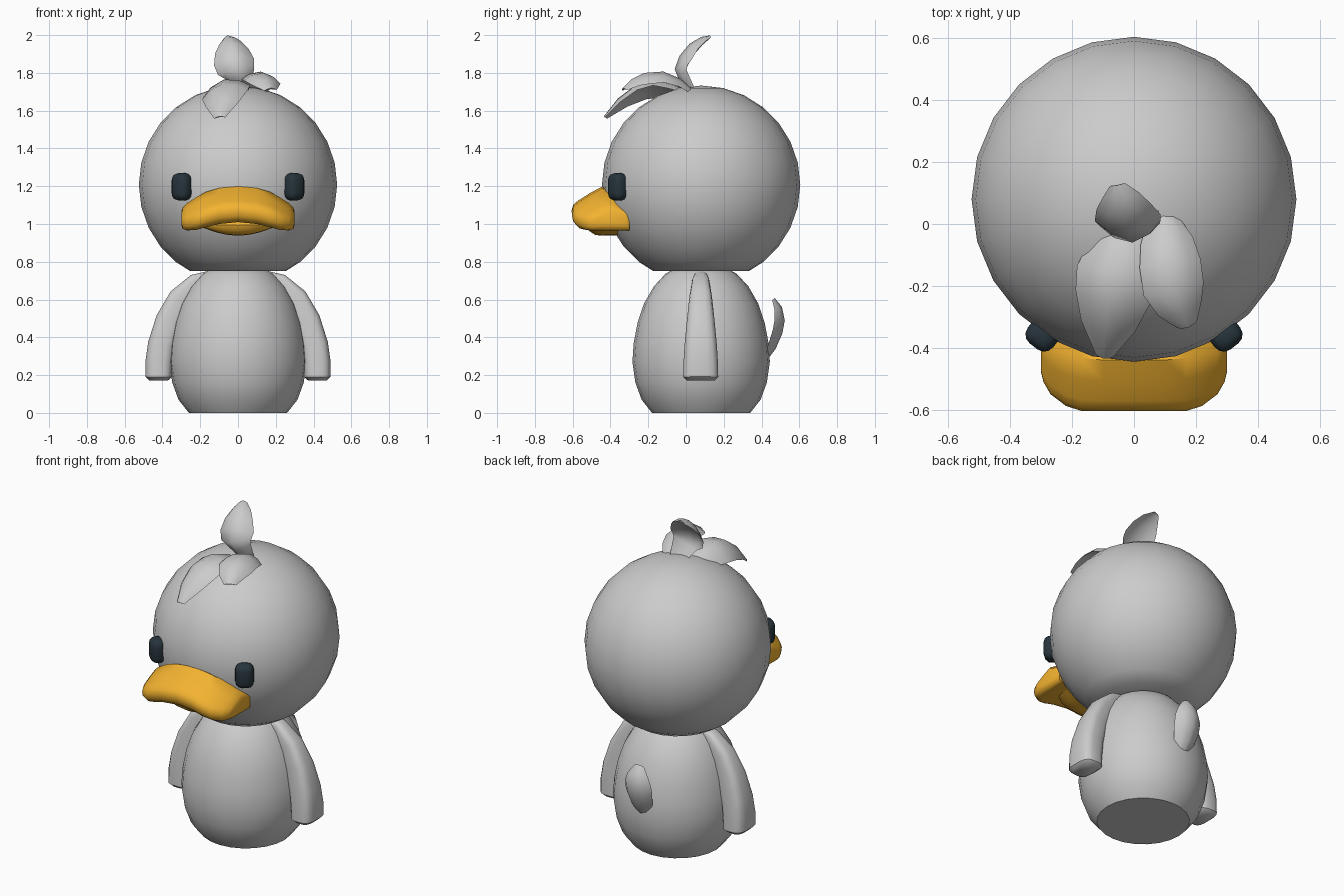
import bpy, bmesh
from math import cos, sin, pi, radians
from mathutils import Vector, Matrix

if "Cube" in bpy.data.objects:
    bpy.data.objects.remove(bpy.data.objects["Cube"])


def material(name, rgb):
    m = bpy.data.materials.new(name)
    m.diffuse_color = (*rgb, 1)
    m.use_nodes = True
    m.node_tree.nodes["Principled BSDF"].inputs["Base Color"].default_value = m.diffuse_color
    return m


ORANGE = material("orange", (0.9, 0.45, 0.03))
DARK = material("dark", (0.02, 0.035, 0.045))


def finish(name, bm, mat=None, angle=45):
    bmesh.ops.recalc_face_normals(bm, faces=bm.faces)
    me = bpy.data.meshes.new(name)
    bm.to_mesh(me)
    bm.free()
    ob = bpy.data.objects.new(name, me)
    bpy.context.collection.objects.link(ob)
    if mat:
        me.materials.append(mat)
    bpy.ops.object.select_all(action='DESELECT')
    ob.select_set(True)
    bpy.context.view_layer.objects.active = ob
    bpy.ops.object.shade_smooth_by_angle(angle=radians(angle))
    return ob


def loft(name, rings, mat=None, angle=45):
    """Skin a list of closed rings and cap both ends."""
    bm = bmesh.new()
    vs = [[bm.verts.new(p) for p in r] for r in rings]
    n = len(vs[0])
    for a, b in zip(vs, vs[1:]):
        for i in range(n):
            j = (i + 1) % n
            bm.faces.new((a[i], a[j], b[j], b[i]))
    bm.faces.new(vs[0])
    bm.faces.new(vs[-1])
    return finish(name, bm, mat, angle)


def frames(path, side, out):
    """Yield point, side axis and outward axis along a path."""
    pts = [Vector(p) for p in path]
    for i, p in enumerate(pts):
        t = (pts[min(i + 1, len(pts) - 1)] - pts[max(i - 1, 0)]).normalized()
        s = Vector(side)
        s = (s - t * s.dot(t)).normalized()
        o = t.cross(s)
        if o.dot(Vector(out)) < 0:
            o = -o
        yield p, s, o


def feather(name, path, widths, side, out, bulge=0.5, thick=0.25):
    """Cupped leaf: convex outside, hollow inside."""
    rings = []
    us = [-1, -0.6, 0, 0.6, 1]
    for (p, s, o), w in zip(frames(path, side, out), widths):
        sec = [(u, bulge * (1 - u * u) - bulge) for u in us]
        sec += [(u, (bulge - thick) * (1 - u * u) - bulge) for u in us[-2:0:-1]]
        rings.append([p + s * (u * w) + o * (v * w) for u, v in sec])
    return loft(name, rings, angle=60)


# Head: sphere with a flat base
bm = bmesh.new()
bmesh.ops.create_uvsphere(bm, u_segments=24, v_segments=14, radius=0.525,
                          matrix=Matrix.Translation((0, 0.08, 1.208)))
cut = bmesh.ops.bisect_plane(bm, geom=bm.verts[:] + bm.edges[:] + bm.faces[:],
                             plane_co=(0, 0, 0.75), plane_no=(0, 0, -1), clear_outer=True)
bmesh.ops.contextual_create(bm, geom=[e for e in cut['geom_cut'] if isinstance(e, bmesh.types.BMEdge)])
finish("head", bm, angle=35)

# Body: turned egg profile
profile = [(0.26, 0), (0.315, 0.07), (0.348, 0.16), (0.364, 0.27), (0.357, 0.37), (0.336, 0.48),
           (0.302, 0.58), (0.25, 0.67), (0.19, 0.735), (0.13, 0.77)]
loft("body", [[(r * cos(2 * pi * i / 24), 0.08 + r * sin(2 * pi * i / 24), z) for i in range(24)]
              for r, z in profile])

# Arms: rounded slabs hugging the body
arm_path = [(0.14, 0.725), (0.22, 0.69), (0.305, 0.605), (0.365, 0.49), (0.405, 0.36),
            (0.418, 0.27), (0.42, 0.19), (0.42, 0.172)]
arm_half = [(0.03, 0.03), (0.045, 0.05), (0.06, 0.065), (0.073, 0.072), (0.086, 0.073),
            (0.092, 0.073), (0.094, 0.07), (0.075, 0.05)]


def rounded(k):
    c, s = cos(k), sin(k)
    return abs(c) ** 0.6 * (1 if c > 0 else -1), abs(s) ** 0.6 * (1 if s > 0 else -1)


for sgn, label in ((1, "left"), (-1, "right")):
    path = [(sgn * x, 0.078, z) for x, z in arm_path]
    rings = []
    for (p, s, o), (wy, wn) in zip(frames(path, (0, 1, 0), (sgn, 0, 0.2)), arm_half):
        sec = [rounded(2 * pi * (i + 0.5) / 16) for i in range(16)]
        ring = [p + s * (u * wy) + o * (v * wn) for u, v in sec]
        rings.append(ring)
    loft("arm_" + label, rings)

    # Eyes: tall rounded pebbles
    bm = bmesh.new()
    bmesh.ops.create_cube(bm, size=1)
    bmesh.ops.scale(bm, vec=(0.104, 0.09, 0.145), verts=bm.verts)
    bmesh.ops.bevel(bm, geom=bm.edges[:], offset=0.036, segments=3, profile=0.5, affect='EDGES')
    bmesh.ops.rotate(bm, verts=bm.verts, matrix=Matrix.Rotation(sgn * radians(38), 3, 'Z'))
    bmesh.ops.translate(bm, verts=bm.verts, vec=(sgn * 0.297, -0.36, 1.197))
    finish("eye_" + label, bm, DARK)


def bill(name, half, section):
    """Loft a y-z section across x; half = (x, front y, back y, bottom z, top z)."""
    stations = [(-h[0], *h[1:]) for h in reversed(half) if h[0] > 0] + half
    loft(name, [[(x, f + (b - f) * u, lo + (hi - lo) * v) for u, v in section]
                for x, f, b, lo, hi in stations], ORANGE, 50)


# Upper bill: drooping arched slab
bill("upper_bill",
     [(0, -0.605, -0.32, 1.01, 1.2), (0.1, -0.605, -0.32, 1.0, 1.19), (0.17, -0.604, -0.31, 0.983, 1.17),
      (0.22, -0.588, -0.30, 0.969, 1.142), (0.27, -0.55, -0.30, 0.966, 1.11),
      (0.293, -0.51, -0.30, 0.975, 1.087), (0.3, -0.48, -0.315, 0.995, 1.065)],
     [(1, 0.7), (0.58, 1), (0.35, 0.82), (0.12, 0.6), (0.03, 0.49), (0, 0.34), (0.02, 0.17),
      (0.09, 0.04), (0.2, 0), (1, 0)])

# Lower bill: small lip below
bill("lower_bill",
     [(0, -0.525, -0.3, 0.938, 1.03), (0.06, -0.52, -0.3, 0.943, 1.03), (0.12, -0.5, -0.3, 0.957, 1.02),
      (0.17, -0.46, -0.3, 0.975, 1.01), (0.2, -0.42, -0.3, 0.985, 1.0)],
     [(1, 1), (0.1, 1), (0, 0.6), (0.04, 0.3), (0.2, 0.04), (0.4, 0), (1, 0)])

# Crest feathers
feather("crest_front",
        [(-0.01, 0.05, 1.69), (-0.05, -0.05, 1.735), (-0.075, -0.15, 1.765), (-0.085, -0.26, 1.74),
         (-0.095, -0.36, 1.665), (-0.10, -0.435, 1.57)],
        [0.05, 0.105, 0.13, 0.125, 0.09, 0.03], (1, -0.1, 0.25), (0, -0.3, 1))
feather("crest_side",
        [(0.09, 0.05, 1.70), (0.105, -0.03, 1.77), (0.12, -0.12, 1.807), (0.135, -0.22, 1.8),
         (0.155, -0.29, 1.765), (0.175, -0.335, 1.72)],
        [0.04, 0.085, 0.1, 0.1, 0.075, 0.035], (1, 0.2, -0.1), (0, -0.3, 1))
feather("crest_top",
        [(0.035, 0.02, 1.69), (0.015, -0.04, 1.77), (-0.005, -0.06, 1.82), (-0.02, -0.035, 1.89),
         (-0.035, 0.02, 1.955), (-0.045, 0.08, 1.99), (-0.055, 0.125, 1.998)],
        [0.05, 0.08, 0.1, 0.108, 0.09, 0.06, 0.025], (1, 0.1, 0.15), (0, -1, 0.4), 0.6, 0.3)

# Tail feather, hollow side toward the body
feather("tail",
        [(0, 0.43, 0.28), (0, 0.475, 0.34), (0, 0.51, 0.42), (0, 0.523, 0.49), (0, 0.508, 0.56), (0, 0.47, 0.608)],
        [0.04, 0.075, 0.09, 0.09, 0.07, 0.03], (1, 0, 0), (0, 1, 0.1), 0.6, 0.35)
